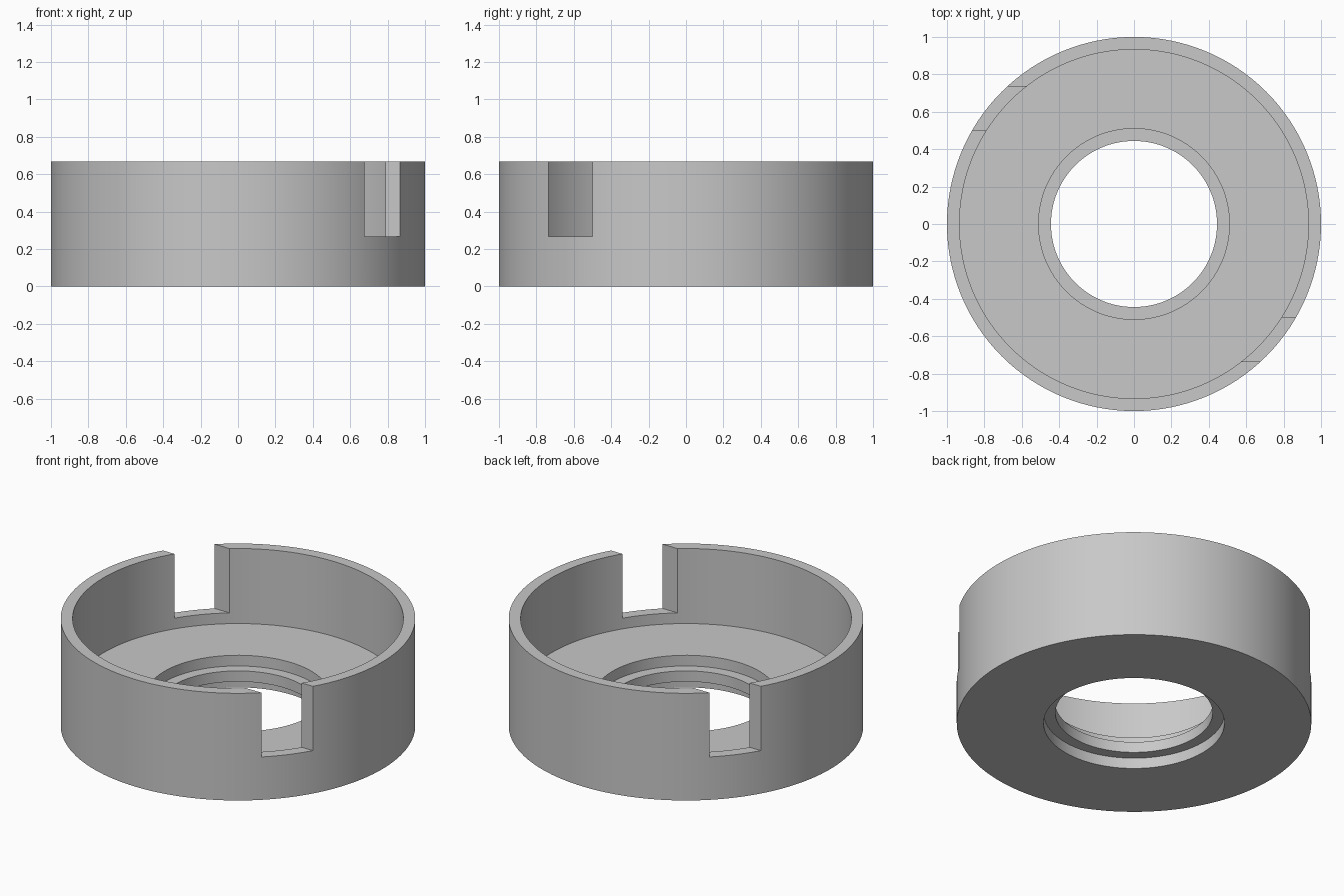
import bpy, bmesh, math
from mathutils import Matrix

cube = bpy.data.objects.get("Cube")
if cube:
    bpy.data.objects.remove(cube, do_unlink=True)

SEGMENTS = 128
HEIGHT, FLOOR, NOTCH_Z = 0.667, 0.2, 0.267
OUTER, INNER, BORE, LIP = 1.0, 0.933, 0.51, 0.444

grey = bpy.data.materials.new("plain grey")
grey.use_nodes = True
colour = (0.58, 0.58, 0.58, 1)
grey.diffuse_color = colour
grey.node_tree.nodes["Principled BSDF"].inputs["Base Color"].default_value = colour


def add_object(name, bm):
    bmesh.ops.recalc_face_normals(bm, faces=bm.faces)
    mesh = bpy.data.meshes.new(name)
    bm.to_mesh(mesh)
    bm.free()
    mesh.materials.append(grey)
    obj = bpy.data.objects.new(name, mesh)
    bpy.context.collection.objects.link(obj)
    return obj


def lathe(name, profile):
    """Turn a closed (radius, height) outline around the z axis."""
    bm = bmesh.new()
    rings = []
    for i in range(SEGMENTS):
        a = math.tau * i / SEGMENTS
        rings.append([bm.verts.new((r * math.cos(a), r * math.sin(a), z))
                      for r, z in profile])
    for i, ring in enumerate(rings):
        after = rings[(i + 1) % SEGMENTS]
        for j in range(len(profile)):
            k = (j + 1) % len(profile)
            bm.faces.new((ring[j], after[j], after[k], ring[k]))
    return add_object(name, bm)


# Round cup: outer wall, floor, and a bore recessed from both sides around a lip
cup = lathe("round_housing", [
    (OUTER, 0), (OUTER, HEIGHT), (INNER, HEIGHT), (INNER, FLOOR),
    (BORE, FLOOR), (BORE, FLOOR * 2 / 3), (LIP, FLOOR * 2 / 3),
    (LIP, FLOOR / 3), (BORE, FLOOR / 3), (BORE, 0)])

# Two opposite notches cut down from the rim
bm = bmesh.new()
for side in (1, -1):
    bmesh.ops.create_cube(bm, size=1, matrix=Matrix.Translation(
        (side * 0.8, side * -0.618, NOTCH_Z + 0.5)) @ Matrix.Diagonal((0.6, 0.236, 1, 1)))
cutter = add_object("notch_cutter", bm)
cutter.hide_render = True
cutter.hide_set(True)

cut = cup.modifiers.new("rim notches", 'BOOLEAN')
cut.operation = 'DIFFERENCE'
cut.solver = 'EXACT'
cut.object = cutter

bpy.ops.object.select_all(action='DESELECT')
bpy.context.view_layer.objects.active = cup
cup.select_set(True)
bpy.ops.object.modifier_apply(modifier=cut.name)
bpy.data.objects.remove(cutter, do_unlink=True)
bpy.ops.object.shade_smooth_by_angle(angle=math.radians(30))
